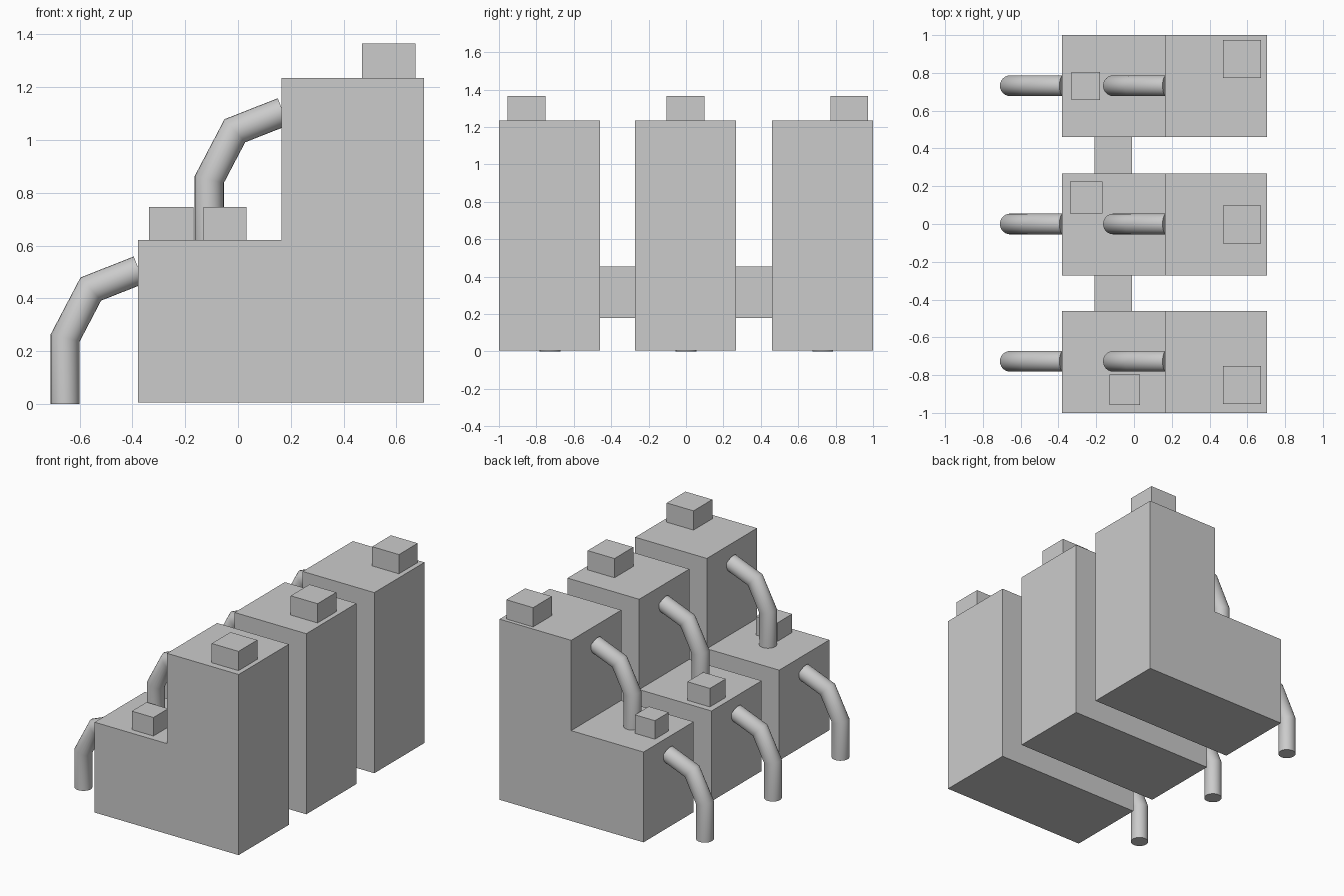
import bpy, bmesh, math
from mathutils import Vector

if "Cube" in bpy.data.objects:
    bpy.data.objects.remove(bpy.data.objects["Cube"])

SIDES = 24
RADIUS = 0.055


def finish(name, bm):
    bmesh.ops.recalc_face_normals(bm, faces=bm.faces[:])
    mesh = bpy.data.meshes.new(name)
    bm.to_mesh(mesh)
    bm.free()
    obj = bpy.data.objects.new(name, mesh)
    bpy.context.collection.objects.link(obj)
    return obj


def extrude_profile(name, profile, y0, y1):
    """Extrude an (x, z) outline along y."""
    bm = bmesh.new()
    face = bm.faces.new([bm.verts.new((x, y0, z)) for x, z in profile])
    new = bmesh.ops.extrude_face_region(bm, geom=[face])["geom"]
    moved = [v for v in new if isinstance(v, bmesh.types.BMVert)]
    bmesh.ops.translate(bm, verts=moved, vec=(0, y1 - y0, 0))
    # keep the starting cap so the solid is closed
    if not face.is_valid or len([f for f in bm.faces if len(f.verts) == len(profile)]) < 2:
        bmesh.ops.holes_fill(bm, edges=bm.edges[:])
    return finish(name, bm)


def box(name, x0, x1, y0, y1, z0, z1):
    return extrude_profile(name, [(x0, z0), (x1, z0), (x1, z1), (x0, z1)], y0, y1)


def pipe(name, path, y):
    """Round tube along an (x, z) path with mitred bends."""
    pts = [Vector(p) for p in path]
    dirs = [(b - a).normalized() for a, b in zip(pts, pts[1:])]
    bm = bmesh.new()
    rings = []
    for i, p in enumerate(pts):
        d0, d1 = dirs[max(i - 1, 0)], dirs[min(i, len(dirs) - 1)]
        n0, n1 = Vector((-d0.y, d0.x)), Vector((-d1.y, d1.x))
        mitre = (n0 + n1).normalized()
        mitre /= mitre.dot(n0)
        ring = []
        for k in range(SIDES):
            t = 2 * math.pi * k / SIDES
            q = p + mitre * (RADIUS * math.cos(t))
            ring.append(bm.verts.new((q.x, y + RADIUS * math.sin(t), q.y)))
        rings.append(ring)
    for a, b in zip(rings, rings[1:]):
        for k in range(SIDES):
            j = (k + 1) % SIDES
            bm.faces.new((a[k], a[j], b[j], b[k]))
    bm.faces.new(rings[0])
    bm.faces.new(rings[-1])
    obj = finish(name, bm)
    bpy.ops.object.select_all(action='DESELECT')
    obj.select_set(True)
    bpy.context.view_layer.objects.active = obj
    bpy.ops.object.shade_smooth_by_angle(angle=math.radians(50))


STEP = [(-0.38, 0.005), (0.705, 0.005), (0.705, 1.235), (0.165, 1.235),
        (0.165, 0.62), (-0.38, 0.62)]
PIPE = [(-0.655, 0.0), (-0.655, 0.25), (-0.558, 0.435), (-0.375, 0.507)]
UPPER_PIPE = [(x + 0.546, z + 0.6) for x, z in PIPE]

# label, body y range, roof unit y centre, pipe y, lower unit (x0, x1, y0, y1)
UNITS = [
    ("front", -1.0, -0.46, -0.853, -0.727, (-0.13, 0.033, -0.957, -0.798)),
    ("middle", -0.272, 0.268, -0.003, 0.0, (-0.338, -0.168, 0.055, 0.225)),
    ("back", 0.46, 1.0, 0.873, 0.732, (-0.33, -0.18, 0.657, 0.806)),
]

for label, y0, y1, roof_y, pipe_y, (bx0, bx1, by0, by1) in UNITS:
    # stepped building block
    extrude_profile(label + "_stepped_block", STEP, y0, y1)
    # rooftop boxes on both levels
    box(label + "_upper_roof_box", 0.47, 0.672, roof_y - 0.101, roof_y + 0.101, 1.235, 1.366)
    box(label + "_lower_roof_box", bx0, bx1, by0, by1, 0.62, 0.746)
    # bent down pipes
    pipe(label + "_lower_pipe", PIPE, pipe_y)
    pipe(label + "_upper_pipe", UPPER_PIPE, pipe_y)

# linking passages between neighbouring blocks
for a, b in zip(UNITS, UNITS[1:]):
    box(a[0] + "_" + b[0] + "_passage", -0.21, -0.01, a[2], b[1], 0.178, 0.453)
